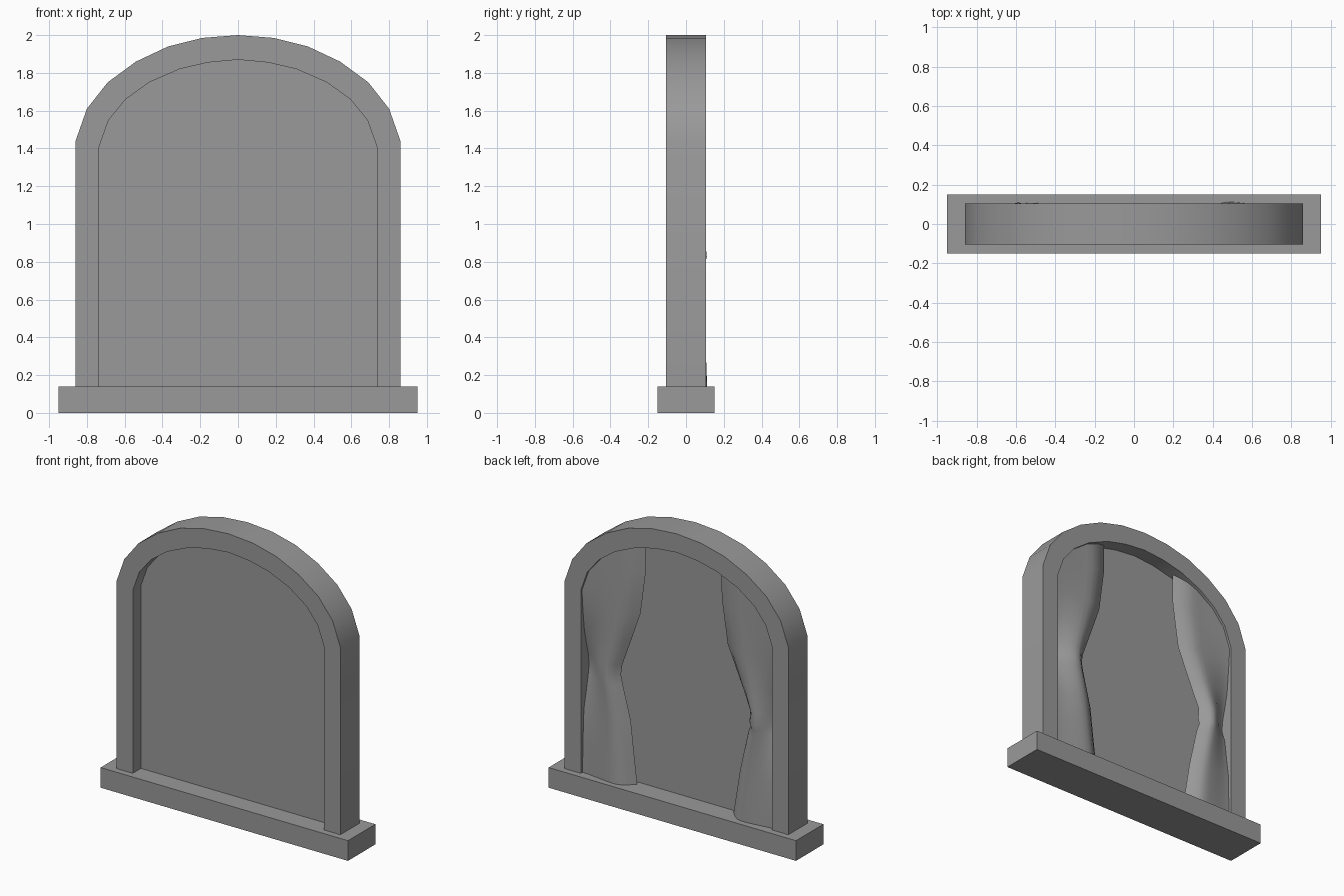
import bpy
import bmesh
from math import radians, sin, pi

cube = bpy.data.objects.get("Cube")
if cube:
    bpy.data.objects.remove(cube, do_unlink=True)

grey = bpy.data.materials.new("stone grey")
grey.use_nodes = True
COLOR = (0.32, 0.32, 0.32, 1)
grey.diffuse_color = COLOR
grey.node_tree.nodes["Principled BSDF"].inputs["Base Color"].default_value = COLOR

SILL_TOP = 0.14
OUTER = [(0.86, 1.44), (0.80, 1.61), (0.69, 1.75), (0.54, 1.86), (0.37, 1.94), (0.19, 1.985), (0, 2.0)]
INNER = [(0.735, 1.41), (0.685, 1.55), (0.595, 1.66), (0.47, 1.75), (0.31, 1.82), (0.16, 1.855), (0, 1.87)]


def finish(name, bm, smooth):
    bmesh.ops.recalc_face_normals(bm, faces=bm.faces)
    mesh = bpy.data.meshes.new(name)
    bm.to_mesh(mesh)
    bm.free()
    mesh.materials.append(grey)
    obj = bpy.data.objects.new(name, mesh)
    bpy.context.collection.objects.link(obj)
    if smooth:
        bpy.ops.object.select_all(action="DESELECT")
        obj.select_set(True)
        bpy.context.view_layer.objects.active = obj
        bpy.ops.object.shade_smooth_by_angle(angle=radians(smooth))
    return obj


def full_arch(half):
    """Whole arch outline from one foot over the top to the other."""
    side = [(half[0][0], SILL_TOP)] + half
    return side + [(-x, z) for x, z in reversed(side[:-1])]


def extrude_y(bm, faces, depth):
    geom = bmesh.ops.extrude_face_region(bm, geom=faces)["geom"]
    moved = [v for v in geom if isinstance(v, bmesh.types.BMVert)]
    bmesh.ops.translate(bm, verts=moved, vec=(0, depth, 0))


def arch_height(x):
    """Height of the opening at a distance x from the middle."""
    x = abs(x)
    for (x1, z1), (x0, z0) in zip(INNER, INNER[1:]):
        if x0 <= x <= x1:
            return z0 + (z1 - z0) * (x - x0) / (x1 - x0)
    return INNER[0][1]


# Sill
bm = bmesh.new()
bmesh.ops.create_cube(bm, size=1)
bmesh.ops.scale(bm, verts=bm.verts, vec=(1.9, 0.3, SILL_TOP))
bmesh.ops.translate(bm, verts=bm.verts, vec=(0, 0, SILL_TOP / 2))
finish("sill", bm, 0)

# Arched frame
bm = bmesh.new()
rings = [[bm.verts.new((x, -0.105, z)) for x, z in full_arch(h)] for h in (OUTER, INNER)]
band = [bm.faces.new((rings[0][i], rings[0][i + 1], rings[1][i + 1], rings[1][i]))
        for i in range(len(rings[0]) - 1)]
extrude_y(bm, band, 0.21)
finish("arched_frame", bm, 30)

# Window pane
bm = bmesh.new()
pane = bm.faces.new([bm.verts.new((x, -0.015, z)) for x, z in full_arch(INNER)])
extrude_y(bm, [pane], 0.02)
finish("window_pane", bm, 0)

# Tied curtains: rows of height, inner edge, ridge depth, outer depth
LEFT = [(0.14, 0.35, 0.112, 0.085), (0.35, 0.375, 0.104, 0.08), (0.57, 0.40, 0.098, 0.07),
        (0.80, 0.46, 0.098, 0.02), (0.87, 0.475, 0.10, 0.01), (0.94, 0.465, 0.097, 0.02),
        (1.12, 0.40, 0.092, 0.065), (1.33, 0.325, 0.088, 0.085), (1.60, 0.285, 0.084, 0.09),
        (1.80, 0.285, 0.08, 0.09)]
RIGHT = [(0.14, 0.39, 0.108, 0.085), (0.45, 0.44, 0.1, 0.08), (0.74, 0.505, 0.1, 0.04),
         (0.79, 0.525, 0.103, 0.02), (0.83, 0.515, 0.11, 0.01), (0.90, 0.52, 0.102, 0.02),
         (1.08, 0.44, 0.094, 0.065), (1.30, 0.345, 0.088, 0.085), (1.58, 0.30, 0.084, 0.09),
         (1.80, 0.295, 0.08, 0.09)]
COLUMNS = 10
SPRING = 1.3


def curtain(name, rows, side):
    bm = bmesh.new()
    grid = []
    for z, inner, ridge, outer in rows:
        line = []
        for c in range(COLUMNS + 1):
            u = c / COLUMNS
            x = inner + (0.75 - inner) * u
            # rise from the inner edge to a ridge, then fall to the outer edge
            if u < 0.3:
                y = 0.035 + (ridge - 0.035) * sin(u / 0.3 * pi / 2)
            else:
                t = (u - 0.3) / 0.7
                y = ridge + (outer - ridge) * t * t * (3 - 2 * t)
            # fit the upper rows under the arch
            top = arch_height(x) + 0.02
            h = z if z <= SPRING else SPRING + (z - SPRING) * (top - SPRING) / (1.8 - SPRING)
            line.append(bm.verts.new((side * x, y, h)))
        grid.append(line)
    for low, high in zip(grid, grid[1:]):
        for i in range(COLUMNS):
            bm.faces.new((low[i], low[i + 1], high[i + 1], high[i]))
    obj = finish(name, bm, 80)
    # keep the cloth facing the back
    if sum(p.normal.y for p in obj.data.polygons) < 0:
        obj.data.flip_normals()


curtain("left_curtain", LEFT, 1)
curtain("right_curtain", RIGHT, -1)
